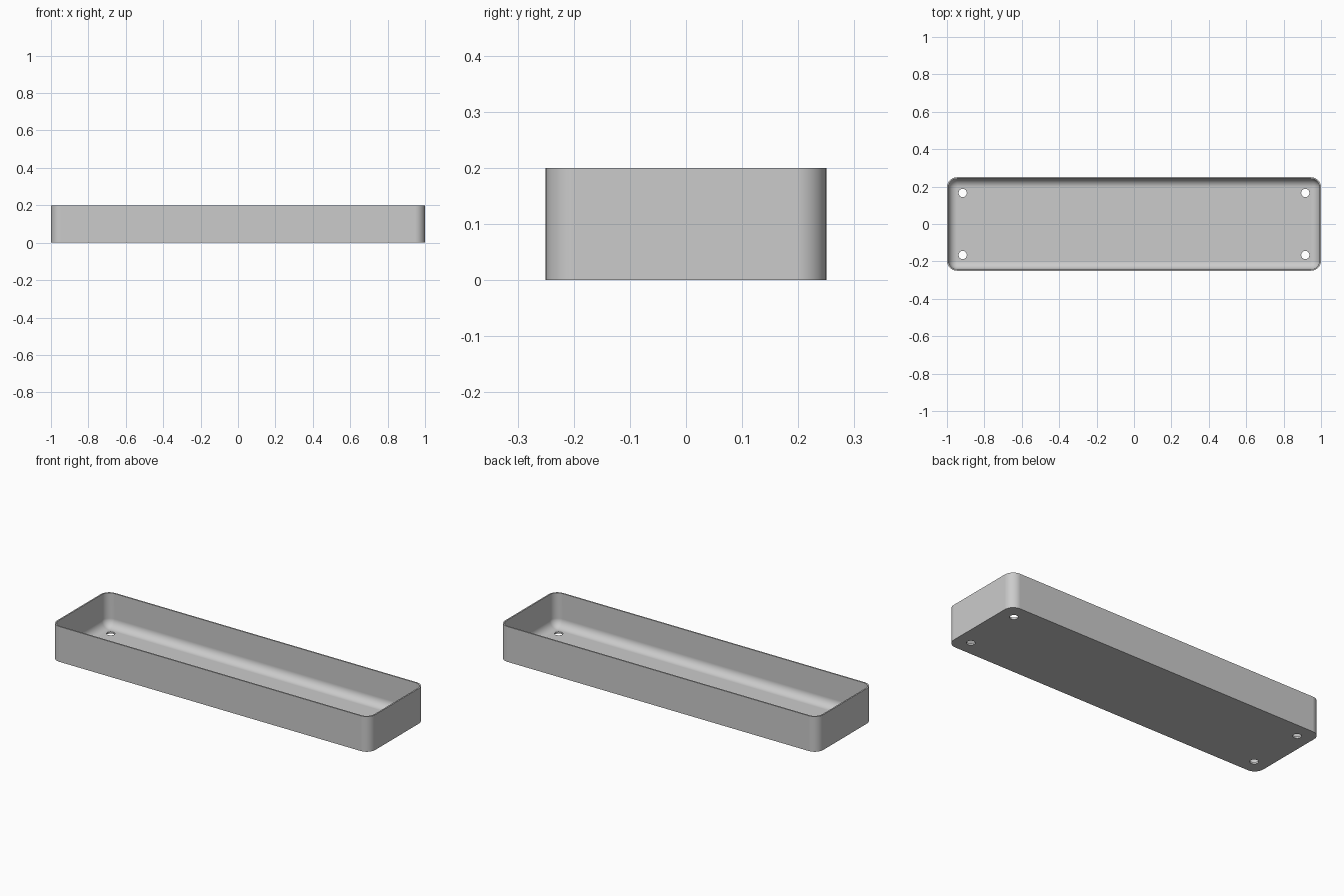
import bpy, bmesh, math

cube = bpy.data.objects.get("Cube")
if cube:
    bpy.data.objects.remove(cube, do_unlink=True)

HALF_X, HALF_Y, HEIGHT = 1.0, 0.25, 0.2
CORNER, WALL, FLOOR = 0.054, 0.008, 0.01
FILLET = CORNER - WALL
ARC_STEPS = 10

grey = bpy.data.materials.new("Plain grey")
grey.use_nodes = True
colour = (0.6, 0.6, 0.6, 1)
grey.diffuse_color = colour
grey.node_tree.nodes["Principled BSDF"].inputs["Base Color"].default_value = colour


def ring(bm, inset, z):
    """Rounded rectangle, moved inwards by inset, at height z."""
    radius = max(CORNER - inset, 0)
    verts = []
    for i, (sx, sy) in enumerate([(1, 1), (-1, 1), (-1, -1), (1, -1)]):
        for k in range(ARC_STEPS + 1):
            a = math.pi / 2 * (i + k / ARC_STEPS)
            verts.append(bm.verts.new((sx * (HALF_X - CORNER) + radius * math.cos(a),
                                       sy * (HALF_Y - CORNER) + radius * math.sin(a), z)))
    return verts


# Tray shell: up the outside, over the rim, down the inside, round the fillet
profile = [(0, 0), (0, HEIGHT), (WALL, HEIGHT)]
for k in range(ARC_STEPS + 1):
    a = math.pi / 2 * k / ARC_STEPS
    profile.append((WALL + FILLET * (1 - math.cos(a)), FLOOR + FILLET * (1 - math.sin(a))))

bm = bmesh.new()
rings = [ring(bm, d, z) for d, z in profile]
for low, high in zip(rings, rings[1:]):
    for i in range(len(low)):
        j = (i + 1) % len(low)
        bm.faces.new((low[i], low[j], high[j], high[i]))
bm.faces.new(rings[0][::-1])
bm.faces.new(rings[-1])
bmesh.ops.remove_doubles(bm, verts=bm.verts, dist=0.0001)
bmesh.ops.recalc_face_normals(bm, faces=bm.faces)
mesh = bpy.data.meshes.new("tray")
bm.to_mesh(mesh)
bm.free()
mesh.materials.append(grey)
tray = bpy.data.objects.new("tray", mesh)
bpy.context.collection.objects.link(tray)

# Screw holes in the four floor corners
bm = bmesh.new()
for sx in (-1, 1):
    for sy in (-1, 1):
        made = bmesh.ops.create_cone(bm, cap_ends=True, segments=32, radius1=0.022,
                                     radius2=0.022, depth=0.1)
        bmesh.ops.translate(bm, verts=made["verts"], vec=(sx * 0.916, sy * 0.166, 0))
hole_mesh = bpy.data.meshes.new("hole_cutter")
bm.to_mesh(hole_mesh)
bm.free()
hole_mesh.materials.append(grey)
cutter = bpy.data.objects.new("hole_cutter", hole_mesh)
bpy.context.collection.objects.link(cutter)
cutter.hide_render = True

cut = tray.modifiers.new("holes", "BOOLEAN")
cut.operation = "DIFFERENCE"
cut.solver = "EXACT"
cut.object = cutter
bpy.ops.object.select_all(action="DESELECT")
tray.select_set(True)
bpy.context.view_layer.objects.active = tray
bpy.ops.object.modifier_apply(modifier=cut.name)
bpy.data.objects.remove(cutter, do_unlink=True)

# Smooth curves, with flat walls and floor kept flat
bpy.ops.object.shade_smooth_by_angle(angle=math.radians(35))
flat = tray.modifiers.new("flat_faces", "WEIGHTED_NORMAL")
flat.keep_sharp = True
